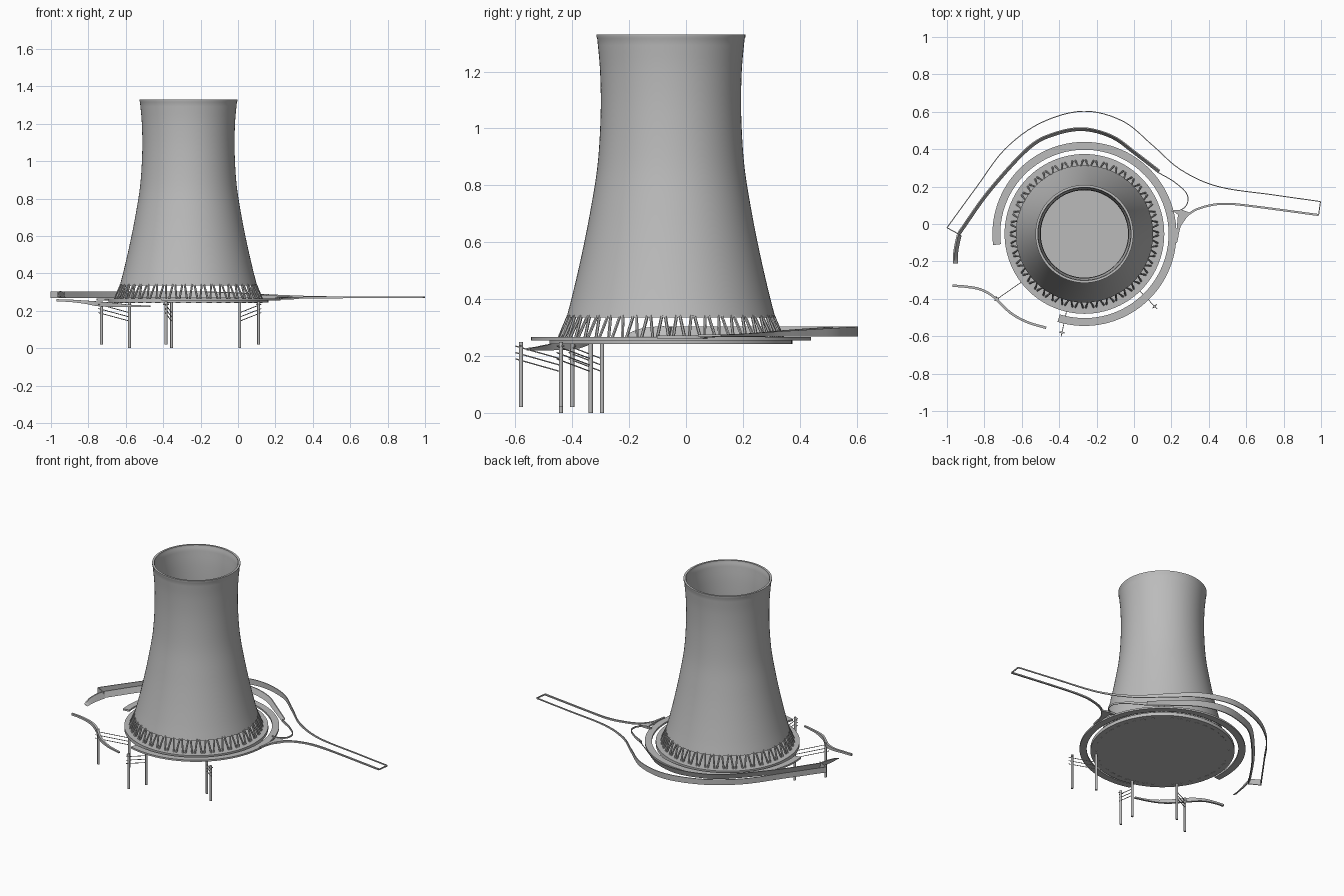
import bpy, bmesh, math
from mathutils import Vector

if bpy.data.objects.get("Cube"):
    bpy.data.objects.remove(bpy.data.objects["Cube"], do_unlink=True)

CENTRE = Vector((-0.265, -0.053, 0))
GROUND = 0.265

concrete = bpy.data.materials.new("concrete_grey")
concrete.use_nodes = True
GREY = (0.5, 0.5, 0.5, 1)
concrete.diffuse_color = GREY
concrete.node_tree.nodes["Principled BSDF"].inputs["Base Color"].default_value = GREY


def finish(name, bm, smooth=False):
    bmesh.ops.recalc_face_normals(bm, faces=bm.faces)
    mesh = bpy.data.meshes.new(name)
    bm.to_mesh(mesh)
    bm.free()
    obj = bpy.data.objects.new(name, mesh)
    bpy.context.collection.objects.link(obj)
    mesh.materials.append(concrete)
    if smooth:
        bpy.ops.object.select_all(action='DESELECT')
        obj.select_set(True)
        bpy.context.view_layer.objects.active = obj
        bpy.ops.object.shade_smooth_by_angle(angle=math.radians(35))
    return obj


def polar(radius, angle, z):
    return CENTRE + Vector((radius * math.cos(angle), radius * math.sin(angle), z))


def curve_through(points, steps=6):
    """Catmull-Rom interpolation of tuples of any length."""
    pts = [Vector(p) for p in points]
    pts = [pts[0] * 2 - pts[1]] + pts + [pts[-1] * 2 - pts[-2]]
    out = []
    for a, b, c, d in zip(pts, pts[1:], pts[2:], pts[3:]):
        for i in range(steps):
            t = i / steps
            out.append((b * 2 + (c - a) * t + (a * 2 - b * 5 + c * 4 - d) * t**2
                        + (b * 3 - a - c * 3 + d) * t**3) / 2)
    return out + [pts[-2]]


def loft(bm, rings, closed=False):
    """Skin a list of equal point rings, capping the ends of open ones."""
    rows = [[bm.verts.new(p) for p in ring] for ring in rings]
    pairs = list(zip(rows, rows[1:])) + ([(rows[-1], rows[0])] if closed else [])
    for r, s in pairs:
        for i in range(len(r)):
            j = (i + 1) % len(r)
            bm.faces.new((r[i], r[j], s[j], s[i]))
    if not closed:
        bm.faces.new(rows[0])
        bm.faces.new(rows[-1])


def strip(name, path, thick, lean=0.0):
    """Wall along (x, y, z bottom, z top); lean moves the top to the left."""
    pts = curve_through([p + (0,) * (4 - len(p)) for p in path])
    bm = bmesh.new()
    rings = []
    for i, p in enumerate(pts):
        d = pts[min(i + 1, len(pts) - 1)] - pts[max(i - 1, 0)]
        n = Vector((-d.y, d.x)).normalized()
        ring = []
        for side, z, shift in ((-1, p[2], 0), (1, p[2], 0), (1, p[3], lean), (-1, p[3], lean)):
            q = Vector((p[0], p[1])) + n * (side * thick / 2 + shift)
            ring.append((q.x, q.y, z))
        rings.append(ring)
    loft(bm, rings)
    return finish(name, bm, True)


def rod(bm, a, b, radius, sides=8):
    a, b = Vector(a), Vector(b)
    rot = (b - a).to_track_quat('Z', 'Y')
    circle = [rot @ Vector((radius * math.cos(t), radius * math.sin(t), 0))
              for t in (math.tau * (k + 0.5) / sides for k in range(sides))]
    loft(bm, [[a + c for c in circle], [b + c for c in circle]])


def revolve(name, section, start=0.0, end=math.tau, steps=96):
    """Turn a closed (radius, z) section about the tower axis."""
    full = end - start > 6.28
    bm = bmesh.new()
    count = steps if full else steps + 1
    loft(bm, [[polar(r, start + (end - start) * k / steps, z) for r, z in section]
              for k in range(count)], closed=full)
    return finish(name, bm, True)


# Hollow waisted shell with a slight lip
outline = curve_through([(0.367, 0.335), (0.345, 0.42), (0.315, 0.55), (0.285, 0.7),
                         (0.258, 0.87), (0.247, 1.05), (0.249, 1.2), (0.259, 1.315)], 5)
outer = [tuple(p) for p in outline] + [(0.262, 1.322), (0.262, 1.33)]
inner = [(r - 0.013, z) for r, z in reversed(outer)]
revolve("tower_shell", outer + inner)

# Round basin slab
bm = bmesh.new()
loft(bm, [[polar(0.427, math.tau * k / 96, z) for k in range(96)] for z in (0.243, GROUND)])
finish("basin", bm, True)

# Ring of V-shaped support columns on footings
bm, feet = bmesh.new(), bmesh.new()
COLUMNS = 44
for k in range(COLUMNS):
    a = math.tau * k / COLUMNS
    for s in (-1, 1):
        rod(bm, polar(0.395, a + s * 0.018, GROUND - 0.005),
            polar(0.361, a + s * 0.055, 0.342), 0.0055, 6)
    rod(feet, polar(0.393, a - 0.035, 0.246), polar(0.393, a + 0.035, 0.246), 0.006, 4)
finish("support_columns", bm)
finish("column_footings", feet)

# Partial ring walkway around the basin
revolve("ring_walkway", [(0.45, 0.255), (0.492, 0.255), (0.492, 0.266), (0.45, 0.266)],
        math.radians(-107), math.radians(187), 80)

# Outer road wall, falling to a low kerb on the left side
strip("outer_road_wall", [
    (-1.0, -0.02, 0.268, 0.304), (-0.84, 0.2, 0.268, 0.304), (-0.69, 0.4, 0.268, 0.304),
    (-0.5, 0.54, 0.268, 0.304), (-0.27, 0.603, 0.268, 0.304), (-0.06, 0.55, 0.268, 0.3),
    (0.1, 0.42, 0.268, 0.292), (0.25, 0.29, 0.268, 0.284), (0.45, 0.2, 0.268, 0.278),
    (0.75, 0.155, 0.268, 0.276), (0.997, 0.12, 0.268, 0.276)], 0.005)

# Sloping inner bank
strip("inner_road_bank", [
    (-0.93, -0.055, 0.268, 0.304), (-0.77, 0.17, 0.268, 0.304), (-0.56, 0.4, 0.268, 0.304),
    (-0.42, 0.475, 0.268, 0.304), (-0.27, 0.5, 0.268, 0.304), (-0.12, 0.46, 0.268, 0.3),
    (0.0, 0.375, 0.268, 0.294), (0.13, 0.275, 0.268, 0.286)], 0.006, 0.014)

# Kerb curling from the bank into the junction
strip("junction_kerb", [
    (0.13, 0.275, 0.266, 0.284), (0.215, 0.225, 0.266, 0.28), (0.28, 0.165, 0.266, 0.277),
    (0.285, 0.11, 0.266, 0.275), (0.25, 0.075, 0.266, 0.275), (0.2, 0.07, 0.266, 0.275)], 0.005)

# Near kerb of the exit road
strip("exit_road_kerb", [
    (0.225, -0.1, 0.262, 0.272), (0.25, 0.0, 0.262, 0.272), (0.31, 0.065, 0.264, 0.274),
    (0.4, 0.098, 0.266, 0.276), (0.5, 0.108, 0.266, 0.276), (0.65, 0.093, 0.268, 0.276),
    (0.987, 0.048, 0.268, 0.276)], 0.011)

# Closing kerbs at both road ends
strip("exit_road_end", [(0.987, 0.048, 0.268, 0.276), (0.997, 0.12, 0.268, 0.276)], 0.005)
strip("entry_road_end", [(-1.0, -0.02, 0.268, 0.304), (-0.93, -0.058, 0.268, 0.304)], 0.005)

# Filled junction island
bm = bmesh.new()
island = [(0.2, 0.075), (0.235, 0.05), (0.222, -0.1), (0.25, -0.01), (0.3, 0.06), (0.26, 0.075)]
loft(bm, [[(x, y, z) for x, y in island] for z in (0.26, 0.27)])
finish("junction_island", bm)

# Curled tail of the bank on the right side
strip("bank_tail", [
    (-0.925, -0.06, 0.268, 0.304), (-0.935, -0.1, 0.268, 0.304),
    (-0.945, -0.16, 0.268, 0.296), (-0.945, -0.21, 0.268, 0.276)], 0.008, -0.018)

# Detached front bank stepping down
strip("front_bank", [
    (-0.97, -0.33, 0.25, 0.262), (-0.9, -0.335, 0.247, 0.26), (-0.82, -0.35, 0.238, 0.255),
    (-0.75, -0.39, 0.225, 0.25), (-0.66, -0.475, 0.22, 0.242), (-0.57, -0.525, 0.22, 0.232),
    (-0.47, -0.555, 0.22, 0.228)], 0.013)

# Three pairs of poles with sloping wires and a crossarm
poles, wires, arms = bmesh.new(), bmesh.new(), bmesh.new()
for outer_xy, inner_xy in (((-0.73, -0.4), (-0.58, -0.295)),
                           ((-0.385, -0.58), (-0.355, -0.44)),
                           ((0.11, -0.44), (0.01, -0.335))):
    far, near = Vector((*outer_xy, 0)), Vector((*inner_xy, 0))
    up = Vector((0, 0, 1))
    rod(poles, far + up * 0.02, far + up * 0.25, 0.0075, 12)
    rod(poles, near, near + up * 0.246, 0.0075, 12)
    out = (far - near).normalized()
    across = out.cross(up) * 0.015
    for z in (0.19, 0.212, 0.235):
        rod(wires, far + out * 0.02 + up * z, near + up * (z - 0.045), 0.0022, 6)
    rod(arms, far - across + up * 0.235, far + across + up * 0.235, 0.003, 6)
finish("poles", poles, True)
finish("pole_wires", wires)
finish("pole_crossarms", arms)
